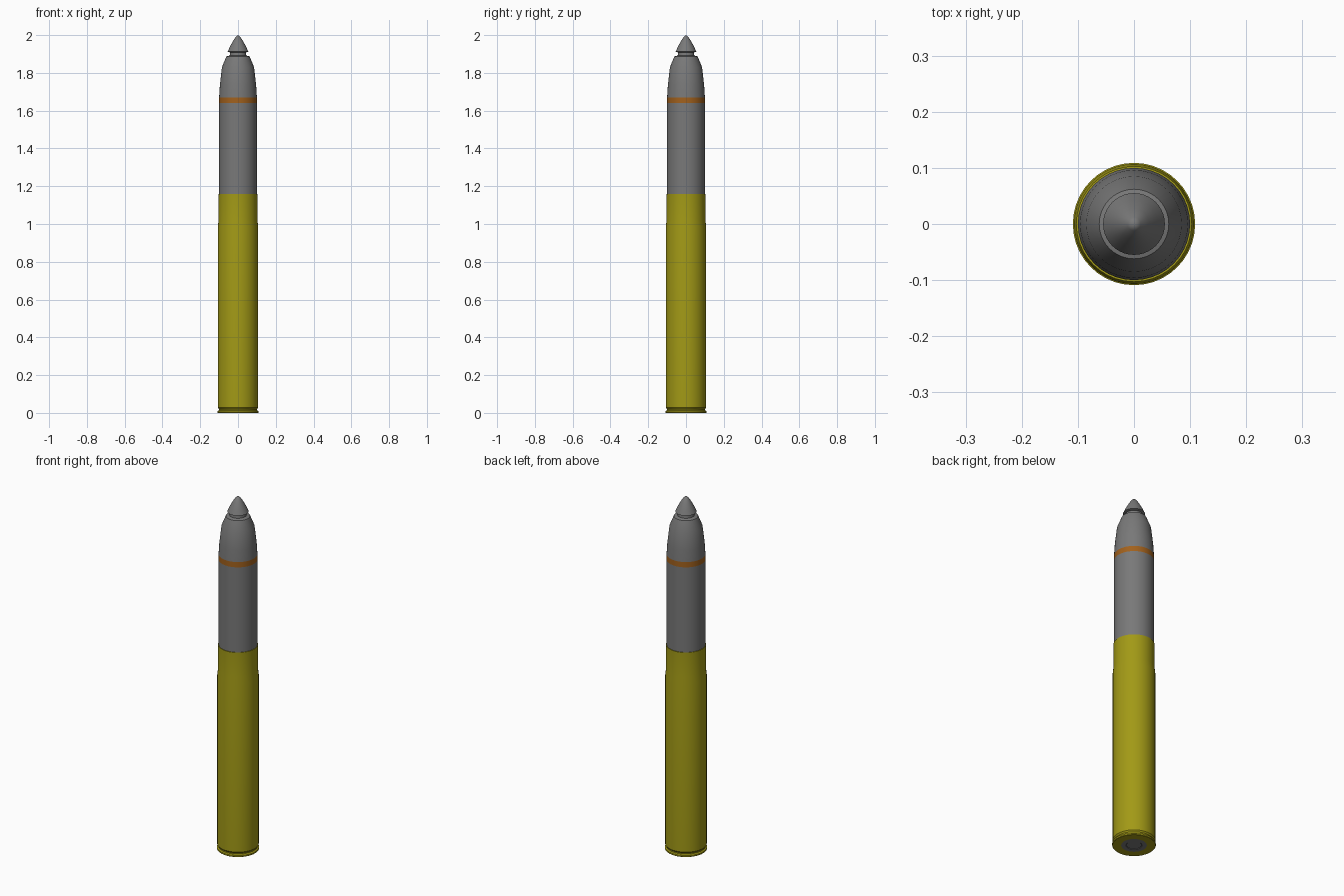
import bpy, bmesh, math

if "Cube" in bpy.data.objects:
    bpy.data.objects.remove(bpy.data.objects["Cube"])

SIDES = 40


def material(name, rgb):
    m = bpy.data.materials.new(name)
    m.diffuse_color = (*rgb, 1)
    m.use_nodes = True
    m.node_tree.nodes["Principled BSDF"].inputs["Base Color"].default_value = m.diffuse_color
    return m


brass = material("olive_brass", (0.36, 0.32, 0.008))
steel = material("grey_steel", (0.19, 0.19, 0.19))
copper = material("copper_band", (0.36, 0.12, 0.012))


def lathe(name, profile, mat):
    """Revolve (radius, z) points listed bottom to top around z."""
    bm = bmesh.new()
    rings = []
    for r, z in profile:
        if r == 0:
            rings.append([bm.verts.new((0, 0, z))] * SIDES)
        else:
            rings.append([bm.verts.new((r * math.cos(2 * math.pi * i / SIDES),
                                        r * math.sin(2 * math.pi * i / SIDES), z))
                          for i in range(SIDES)])
    for a, b in zip(rings, rings[1:]):
        for i in range(SIDES):
            j = (i + 1) % SIDES
            bm.faces.new(list(dict.fromkeys((a[i], a[j], b[j], b[i]))))
    bmesh.ops.recalc_face_normals(bm, faces=bm.faces)
    me = bpy.data.meshes.new(name)
    bm.to_mesh(me)
    bm.free()
    me.materials.append(mat)
    ob = bpy.data.objects.new(name, me)
    bpy.context.collection.objects.link(ob)
    bpy.ops.object.select_all(action='DESELECT')
    ob.select_set(True)
    bpy.context.view_layer.objects.active = ob
    bpy.ops.object.shade_smooth_by_angle(angle=math.radians(25))
    return ob


# Cartridge case: base, rim, extractor groove, body, shoulder, neck, mouth
lathe("cartridge_case", [
    (0, 0.004), (0.064, 0.004), (0.064, 0), (0.107, 0), (0.109, 0.002),
    (0.109, 0.010), (0.101, 0.014), (0.101, 0.020), (0.107, 0.028),
    (0.107, 0.985), (0.103, 1.02), (0.103, 1.158), (0.100, 1.158),
    (0, 1.158)], brass)

# Primer in the base
lathe("primer", [(0, 0.002), (0.038, 0.002), (0.040, 0.0), (0.064, 0.0),
                 (0.064, 0.004), (0, 0.004)], steel)

# Projectile body and tapered nose
lathe("projectile_body", [(0, 1.15), (0.1, 1.15), (0.1, 1.64)], steel)
lathe("driving_band", [(0.1, 1.64), (0.1, 1.67)], copper)
lathe("projectile_nose", [
    (0.1, 1.67), (0.096, 1.735), (0.085, 1.83), (0.062, 1.887),
    (0.044, 1.892), (0.042, 1.912)], steel)

# Pointed fuze cap
lathe("fuze_cap", [
    (0, 1.908), (0.042, 1.908), (0.055, 1.912), (0.042, 1.94), (0.027, 1.968),
    (0.012, 1.990), (0, 2.0)], steel)
